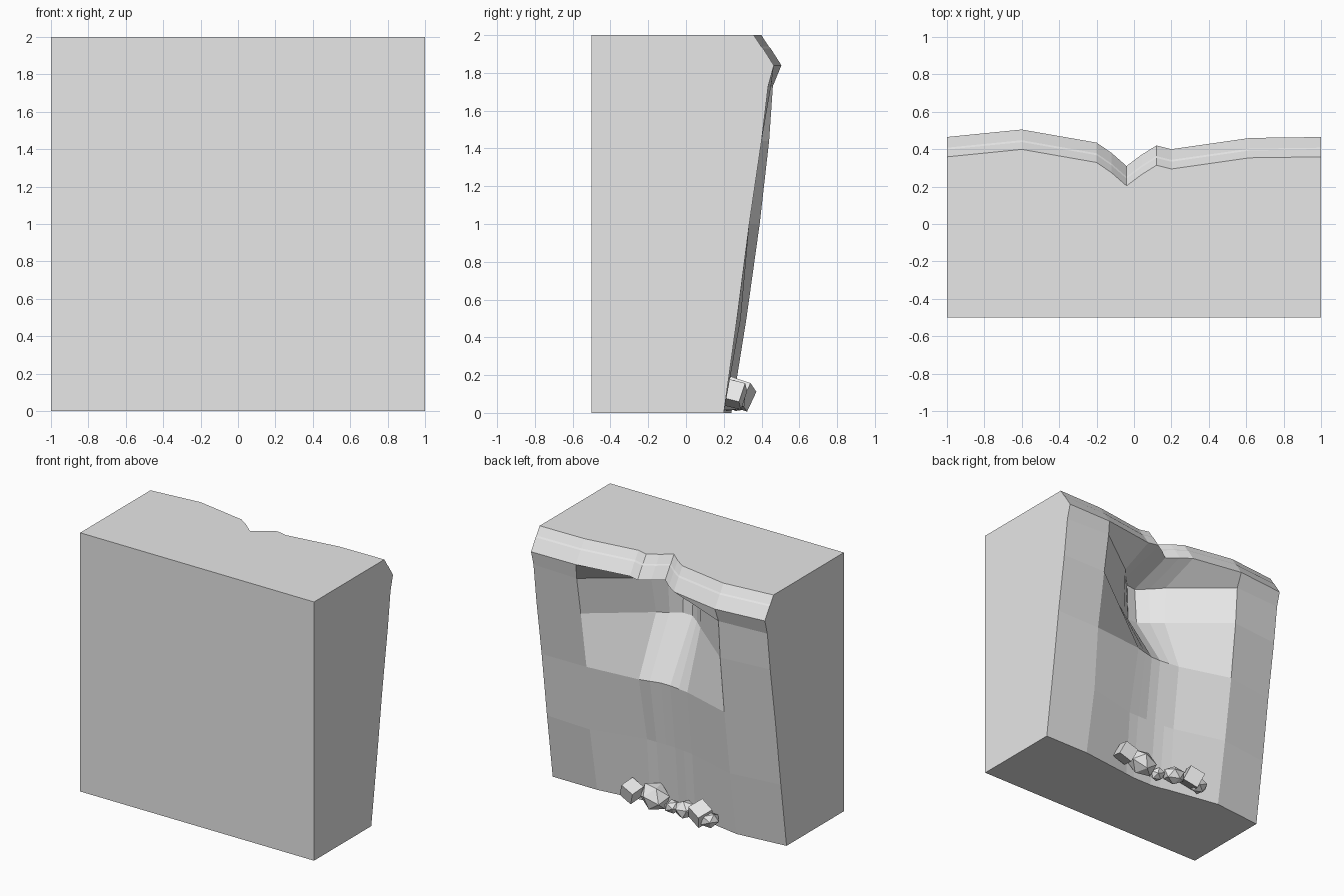
import bpy
import bmesh
import random
from mathutils import Matrix, Vector, Euler

if "Cube" in bpy.data.objects:
    bpy.data.objects.remove(bpy.data.objects["Cube"], do_unlink=True)

random.seed(4)

# One plain stone colour
stone = bpy.data.materials.new("grey_stone")
stone.use_nodes = True
STONE_COLOUR = (0.8, 0.8, 0.8, 1)
stone.diffuse_color = STONE_COLOUR
stone.node_tree.nodes["Principled BSDF"].inputs["Base Color"].default_value = STONE_COLOUR


def add_object(name, bm):
    """Turn a bmesh into a flat shaded stone object."""
    bmesh.ops.recalc_face_normals(bm, faces=bm.faces)
    mesh = bpy.data.meshes.new(name)
    bm.to_mesh(mesh)
    bm.free()
    mesh.materials.append(stone)
    obj = bpy.data.objects.new(name, mesh)
    bpy.context.collection.objects.link(obj)
    return obj


# Cliff wall: depth of each layer at every column, from the ground up
FRONT = -0.5
columns = [-1, -.6, -.2, -.12, -.04, .04, .12, .2, .62, 1]
lip = [.465, .505, .435, .38, .31, .37, .42, .4, .46, .465]
layers = [
    (0, [.2, .24, .17, .15, .14, .14, .14, .15, .2, .2]),
    (.5, [.27, .32, .21, .2, .19, .19, .19, .19, .29, .27]),
    (1, [.335, .39, .27, .26, .25, .25, .27, .29, .33, .335]),
    (1.44, [.4, .44, .11, .04, -.02, -.02, .03, .08, .4, .4]),
    (1.73, [.435, .46, .12, .03, -.04, -.03, .05, .14, .45, .435]),
]

# Rim: the lip outline stepped back towards the flat top
rim_steps = [(1.84, 0), (1.93, .057), (1.94, .067), (2, .106)]
for height, setback in rim_steps:
    layers.append((height, [y - setback for y in lip]))

bm = bmesh.new()
grid = [[bm.verts.new((x, y, height)) for x, y in zip(columns, depths)]
        for height, depths in layers]
for lower, upper in zip(grid, grid[1:]):
    for i in range(len(columns) - 1):
        bm.faces.new((lower[i], lower[i + 1], upper[i + 1], upper[i]))

# Flat sides of the block
low_a, low_b, high_a, high_b = [
    bm.verts.new((x, FRONT, z)) for z in (0, 2) for x in (-1, 1)]
bm.faces.new((low_a, low_b, high_b, high_a))
bm.faces.new([low_a, low_b] + grid[0][::-1])
bm.faces.new([high_a, high_b] + grid[-1][::-1])
bm.faces.new([low_a] + [row[0] for row in grid] + [high_a])
bm.faces.new([low_b] + [row[-1] for row in grid] + [high_b])
add_object("cliff_wall", bm)


# Fallen rocks along the foot of the cliff
def add_rock(name, centre, size, blocky):
    bm = bmesh.new()
    turn = Euler([random.uniform(-.5, .5) for axis in "xyz"]).to_matrix().to_4x4()
    place = Matrix.Translation(Vector(centre)) @ turn
    if blocky:
        bmesh.ops.create_cube(bm, size=size * 2, matrix=place)
    else:
        stretch = Matrix.Diagonal((1.1, .95, .85, 1))
        bmesh.ops.create_icosphere(bm, subdivisions=1, radius=size,
                                   matrix=place @ stretch)
    for vert in bm.verts:
        vert.co.z = max(vert.co.z, 0)
    add_object(name, bm)


add_rock("block_rock_left", (.29, .25, .1), .055, True)
add_rock("large_rock", (.11, .22, .095), .11, False)
add_rock("small_rock", (-.04, .22, .055), .06, False)
add_rock("middle_rock", (-.17, .25, .08), .08, False)
add_rock("block_rock_right", (-.32, .28, .1), .06, True)
add_rock("end_rock", (-.39, .27, .065), .07, False)
